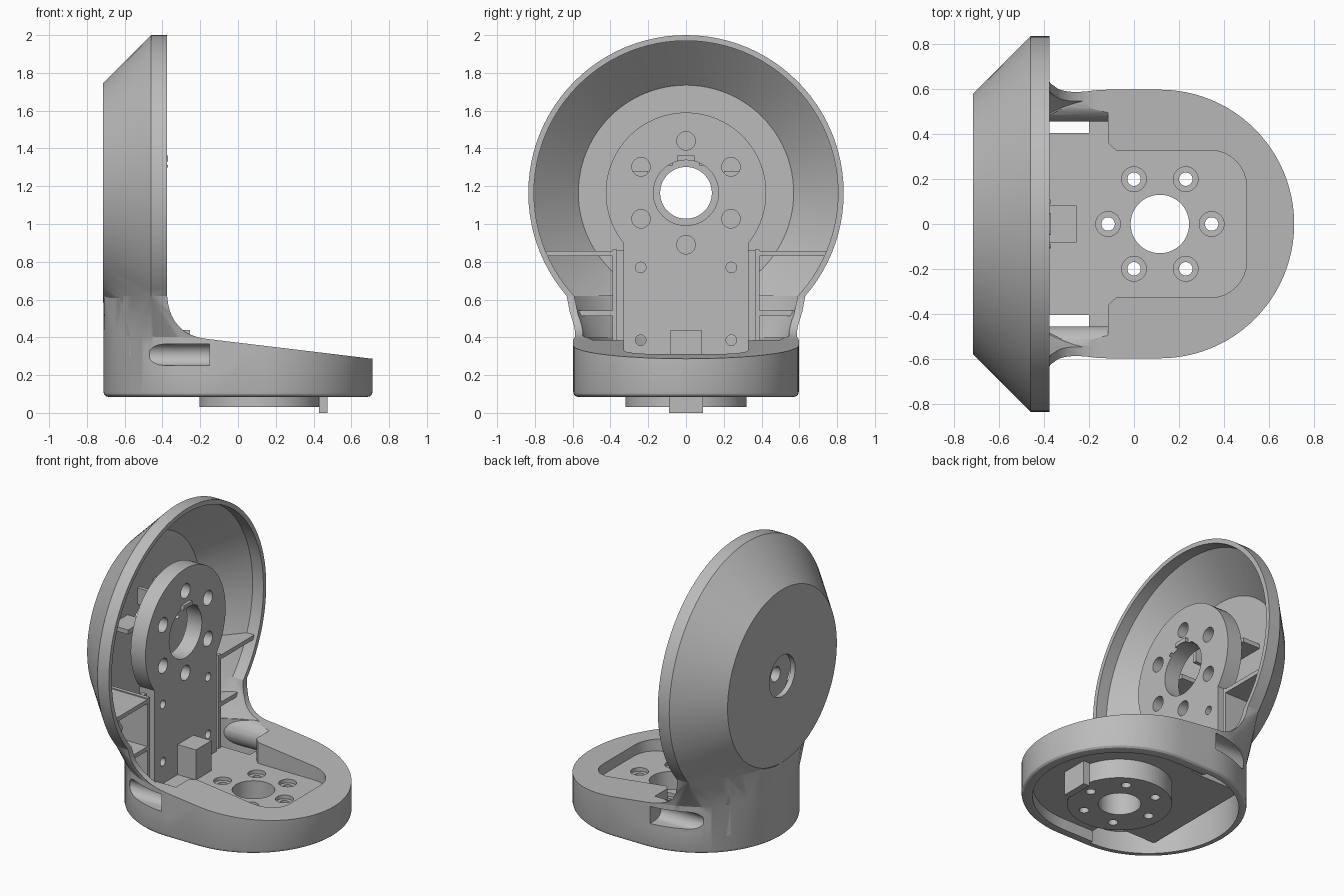
import bpy, bmesh
from math import cos, sin, radians, pi
from mathutils import Vector

if "Cube" in bpy.data.objects:
    bpy.data.objects.remove(bpy.data.objects["Cube"], do_unlink=True)

GREY = (0.5, 0.5, 0.5, 1)
mat = bpy.data.materials.new("grey_plastic")
mat.use_nodes = True
mat.diffuse_color = GREY
mat.node_tree.nodes["Principled BSDF"].inputs["Base Color"].default_value = GREY

HUB_Z = 1.165      # axis height of the cup
BASE_X = 0.115     # axis of the base flange


def finish(bm, name):
    bmesh.ops.recalc_face_normals(bm, faces=bm.faces)
    mesh = bpy.data.meshes.new(name)
    bm.to_mesh(mesh)
    bm.free()
    mesh.materials.append(mat)
    ob = bpy.data.objects.new(name, mesh)
    bpy.context.collection.objects.link(ob)
    return ob


def arc(cx, cy, r, a0, a1, n=32):
    angles = [radians(a0 + (a1 - a0) * i / n) for i in range(n + 1)]
    return [(cx + r * cos(a), cy + r * sin(a)) for a in angles]


def circle(cx, cy, r, n=48):
    return arc(cx, cy, r, 0, 360, n)[:-1]


def prism(name, pts, lo, hi, axis="z", bevel=0):
    """Extrude a 2D outline along an axis."""
    place = {"x": lambda a, b, h: (h, a, b), "y": lambda a, b, h: (a, h, b),
             "z": lambda a, b, h: (a, b, h)}[axis]
    bm = bmesh.new()
    bottom = bm.faces.new([bm.verts.new(place(a, b, lo)) for a, b in pts])
    top = bm.faces.new([bm.verts.new(place(a, b, hi)) for a, b in pts])
    bmesh.ops.bridge_loops(bm, edges=list(bottom.edges) + list(top.edges))
    bmesh.ops.recalc_face_normals(bm, faces=bm.faces)
    if bevel:
        bmesh.ops.bevel(bm, geom=list(bottom.edges), offset=bevel, segments=3,
                        affect="EDGES", profile=0.5)
    return finish(bm, name)


def box(name, x, y, z):
    return prism(name, [(x[0], y[0]), (x[1], y[0]), (x[1], y[1]), (x[0], y[1])], *z)


def lathe(name, profile, n=96):
    """Solid of revolution about the cup axis, from (x, radius) pairs."""
    bm = bmesh.new()
    rings = [[bm.verts.new((x, a, b)) for a, b in circle(0, HUB_Z, r, n)] for x, r in profile]
    for p, q in zip(rings, rings[1:]):
        for i in range(n):
            bm.faces.new((p[i - 1], p[i], q[i], q[i - 1]))
    bm.faces.new(rings[0])
    bm.faces.new(rings[-1])
    return finish(bm, name)


def neck(name, d, front):
    """Flared hull joining the base wall to the cup, inset by d."""
    upper = [(front, 0.632 - d), (-0.46, 0.632 - d), (-0.6, 0.431 - d), (-0.709 + d, 0.207 - d)]
    lower = [p for p in arc(-0.112, 0, 0.597 - d, 90, 270, 60) if p[0] < -0.2]
    bm = bmesh.new()
    for x, y in lower:
        bm.verts.new((x, y, 0.4))
    for x, y in upper:
        for s in (1, -1):
            bm.verts.new((x, s * y, 0.62))
    bmesh.ops.convex_hull(bm, input=bm.verts)
    return finish(bm, name)


def boolean(target, tool, op="DIFFERENCE", keep=False):
    mod = target.modifiers.new("cut", "BOOLEAN")
    mod.operation, mod.solver, mod.object = op, "EXACT", tool
    bpy.context.view_layer.update()
    graph = bpy.context.evaluated_depsgraph_get()
    mesh = bpy.data.meshes.new_from_object(target.evaluated_get(graph))
    target.modifiers.remove(mod)
    target.data = mesh
    if not keep:
        bpy.data.objects.remove(tool, do_unlink=True)


def smooth(ob):
    bpy.ops.object.select_all(action="DESELECT")
    ob.select_set(True)
    bpy.context.view_layer.objects.active = ob
    bpy.ops.object.shade_smooth_by_angle(angle=radians(28))


# Outer body: stadium base with a flared neck, trimmed by a side profile, then the cup
stadium = arc(BASE_X, 0, 0.597, -90, 90, 48) + arc(-BASE_X, 0, 0.597, 90, 270, 48)
shell = prism("housing_shell", stadium, 0.085, 1.0, bevel=0.025)
boolean(shell, neck("neck", 0, -0.37), "UNION")
curve = []
for i in range(13):
    t = i / 12
    p = Vector((-0.15, 0.39)) * (1 - t) ** 2 + Vector((-0.376, 0.41)) * 2 * t * (1 - t) \
        + Vector((-0.376, 0.65)) * t * t
    curve.append(tuple(p))
side = [(-0.8, 0), (0.8, 0), (0.8, 0.276)] + curve + [(-0.8, 0.65)]
boolean(shell, prism("trim", side, -0.9, 0.9, "y"), "INTERSECT")
boolean(shell, lathe("cup", [(-0.715, 0.58), (-0.46, 0.835), (-0.375, 0.835)]), "UNION")

# Solid copy of the skin, used to trim inner parts
skin = shell.copy()
skin.data = shell.data.copy()
bpy.context.collection.objects.link(skin)

# Hollow out cup, neck, rear well, underside and top recess
boolean(shell, lathe("cup_hollow", [(-0.68, 0.57), (-0.455, 0.805), (-0.3, 0.805)]))
boolean(shell, neck("neck_hollow", 0.04, -0.33))
boolean(shell, prism("well", arc(-BASE_X, 0, 0.55, 90, 270, 48), 0, 0.45))
under = arc(BASE_X, 0, 0.53, -90, 90, 40) + [(-0.2, 0.53), (-0.2, -0.53)]
boolean(shell, prism("underside", under, 0, 0.16))
recess = [(-0.2, -0.39), (-0.115, -0.36), (-0.08, -0.327)] + arc(0.34, -0.167, 0.16, -90, 0, 8) \
    + arc(0.34, 0.167, 0.16, 0, 90, 8) + [(-0.08, 0.327), (-0.115, 0.36), (-0.2, 0.39)]
boolean(shell, prism("recess", recess, 0.24, 0.6))

# Side channels: a round body inside the wall with a round groove open to the outside
for s in (1, -1):
    tube = prism("channel", circle(s * 0.55, 0.308, 0.095, 32), -0.5, -0.1, "x")
    boolean(tube, skin, "INTERSECT", keep=True)
    boolean(shell, tube, "UNION")
    slot = arc(0.535, 0.308, 0.057, 90, 270, 20) + [(0.8, 0.251), (0.8, 0.365)]
    boolean(shell, prism("slot", [(s * y, z) for y, z in slot], -0.468, -0.15, "x"))
boolean(shell, prism("rear_hole", circle(0, HUB_Z, 0.137), -0.8, -0.6, "x"))

# Floor and underside flange with its bolt circle
boolean(shell, box("floor", (-0.5, -0.05), (-0.405, 0.405), (0.162, 0.238)), "UNION")
boolean(shell, prism("flange", circle(BASE_X, 0, 0.32, 64), 0.03, 0.2), "UNION")
boolean(shell, prism("bore", circle(BASE_X, 0, 0.13), -0.1, 0.5))
for i in range(6):
    x, y = BASE_X + 0.23 * cos(i * pi / 3), 0.23 * sin(i * pi / 3)
    boolean(shell, prism("bolt_hole", circle(x, y, 0.03, 24), -0.1, 0.5))
    boolean(shell, prism("counterbore", circle(x, y, 0.055, 32), 0.215, 0.5))
smooth(shell)
smooth(box("flange_key", (0.43, 0.475), (-0.09, 0.09), (0, 0.17)))

# Upright keyhole plate
outline = arc(0, HUB_Z, 0.425, -39, 219, 64) + [(-0.33, 0.2), (0.33, 0.2)]
plate = prism("upright_plate", outline, -0.5, -0.39, "x")
tab = [(-0.15, 1.25), (-0.1, 1.31), (-0.05, 1.325), (-0.045, 1.362),
       (0.045, 1.362), (0.05, 1.325), (0.1, 1.31), (0.15, 1.25)]
boolean(plate, prism("locating_tab", tab, -0.42, -0.37, "x"), "UNION")
boolean(plate, prism("bore", circle(0, HUB_Z, 0.173), -0.6, -0.3, "x"))
for i in range(6):
    a = pi / 2 + i * pi / 3
    hole = circle(0.275 * cos(a), HUB_Z + 0.275 * sin(a), 0.049, 32)
    boolean(plate, prism("hole", hole, -0.6, -0.3, "x"))
for s in (1, -1):
    for z in (0.385, 0.77):
        boolean(plate, prism("screw_hole", circle(s * 0.24, z, 0.028, 24), -0.6, -0.3, "x"))
smooth(plate)
smooth(box("connector_block", (-0.4, -0.255), (-0.083, 0.083), (0.23, 0.44)))

# Rails, ribs and fins, mirrored to both sides
for s, label in ((1, "left"), (-1, "right")):
    def span(a, b):
        return sorted((s * a, s * b))
    rail = box(label + "_rail", (-0.7, -0.4), span(0.365, 0.39), (0.2, 0.865))
    boolean(rail, skin, "INTERSECT", keep=True)
    box(label + "_rail_web", (-0.48, -0.45), span(0.32, 0.37), (0.23, 0.86))
    box(label + "_floor_post", (-0.2, -0.11), span(0.4, 0.465), (0.17, 0.235))
    upper = [(-0.69, 0.37), (-0.69, 0.47), (-0.46, 0.745), (-0.4, 0.745), (-0.4, 0.37)]
    lower = [(-0.6, 0.37), (-0.6, 0.4), (-0.46, 0.57), (-0.4, 0.57), (-0.4, 0.37)]
    for name, pts, z in (("upper", upper, 0.83), ("lower", lower, 0.513)):
        rib = prism(f"{label}_{name}_rib", [(x, s * y) for x, y in pts], z, z + 0.028)
        boolean(rib, skin, "INTERSECT", keep=True)
    box(label + "_cross_fin", (-0.69, -0.55), span(0.2, 0.38), (1.25, 1.28))
    box(label + "_upright_fin", (-0.69, -0.55), span(0.07, 0.095), (1.31, 1.42))
bpy.data.objects.remove(skin, do_unlink=True)
